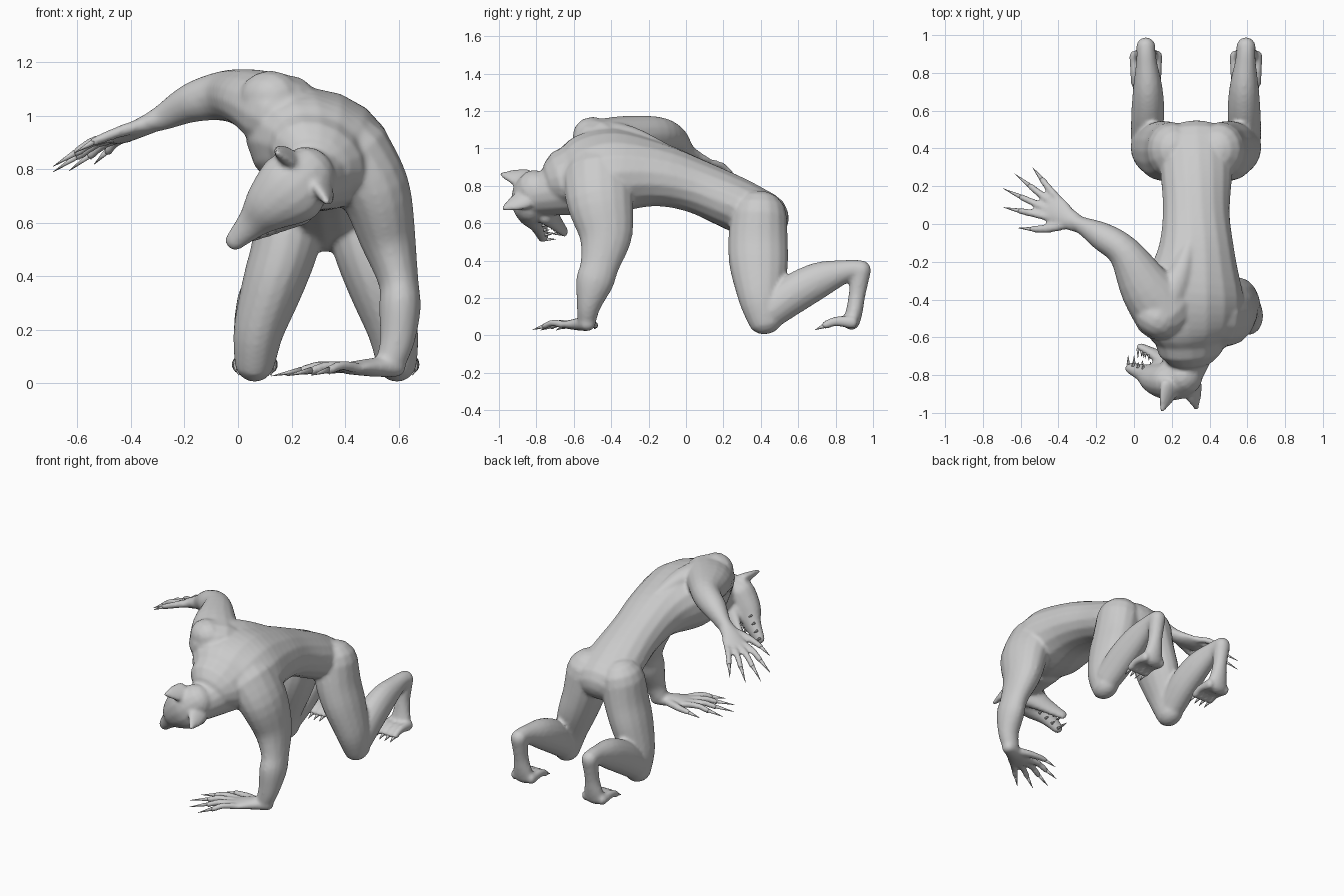
import bpy, bmesh, math
from mathutils import Vector, Matrix

if "Cube" in bpy.data.objects:
    bpy.data.objects.remove(bpy.data.objects["Cube"])

SIDES = 16
MID = 0.328          # x of the body's symmetry plane at the hips


def tube(bm, rings, up, sub=4, sides=SIDES):
    """Smooth closed limb. ring = (x, y, z, half width, half height); up = vector or (start, end)."""
    ups = [Vector(u) for u in up] if isinstance(up[0], (tuple, list)) else [Vector(up)] * 2
    n = len(rings)
    pts = []
    for i in range(n - 1):
        p = [rings[max(i - 1, 0)], rings[i], rings[i + 1], rings[min(i + 2, n - 1)]]
        for s in range(sub):
            t = s / sub
            pts.append([0.5 * (2 * b + (c - a) * t + (2 * a - 5 * b + 4 * c - d) * t * t
                               + (3 * b - a - 3 * c + d) * t ** 3) for a, b, c, d in zip(*p)])
    pts.append(list(rings[-1]))
    m = len(pts)
    frames = []
    for i, p in enumerate(pts):
        tan = (Vector(pts[min(i + 1, m - 1)][:3]) - Vector(pts[max(i - 1, 0)][:3])).normalized()
        side = tan.cross(ups[0].lerp(ups[1], i / (m - 1))).normalized()
        frames.append((Vector(p[:3]), side, side.cross(tan), tan, p[3], p[4]))

    def cap(f, sign):
        c, s, u, t, a, b = f
        return [(c + t * sign * min(a, b) * math.sin(k), s, u, t, a * math.cos(k), b * math.cos(k))
                for k in (0.45, 0.9, 1.25)]
    ends = [frames[0], frames[-1]]
    frames = cap(ends[0], -1)[::-1] + frames + cap(ends[1], 1)
    loops = []
    for c, s, u, t, a, b in frames:
        loops.append([bm.verts.new(c + s * a * math.cos(q) + u * b * math.sin(q))
                      for q in (2 * math.pi * j / sides for j in range(sides))])
    for l0, l1 in zip(loops, loops[1:]):
        for j in range(sides):
            k = (j + 1) % sides
            bm.faces.new((l0[j], l0[k], l1[k], l1[j]))
    for l, f, sg in ((loops[0], ends[0], -1), (loops[-1], ends[1], 1)):
        pole = bm.verts.new(f[0] + f[3] * sg * min(f[4], f[5]))
        for j in range(sides):
            bm.faces.new((l[j], l[(j + 1) % sides], pole))


def spike(bm, base, tip, r):
    base, tip = Vector(base), Vector(tip)
    d = tip - base
    mat = Matrix.Translation((base + tip) / 2) @ d.to_track_quat('Z', 'Y').to_matrix().to_4x4()
    bmesh.ops.create_cone(bm, cap_ends=True, segments=8, radius1=r, radius2=0.001,
                          depth=d.length, matrix=mat)


def finish(bm, name):
    bmesh.ops.recalc_face_normals(bm, faces=bm.faces)
    for f in bm.faces:
        f.smooth = True
    me = bpy.data.meshes.new(name)
    bm.to_mesh(me)
    bm.free()
    ob = bpy.data.objects.new(name, me)
    bpy.context.collection.objects.link(ob)
    return ob


def hand(body, claws, wrist, direction, thumb):
    """Palm, four fanned fingers and a thumb; thumb = +1 or -1 side."""
    w, d = Vector(wrist), Vector(direction).normalized()
    left = Vector((0, 0, 1)).cross(d).normalized()
    nrm = d.cross(left)
    at = lambda f, s, h=0: w + d * f + left * s * thumb + nrm * h
    tube(body, [(*at(-0.03, 0), .045, .04), (*at(.05, .005), .058, .036),
                (*at(.13, 0), .075, .027), (*at(.17, 0), .07, .022)], nrm)
    for i, ln in enumerate((.23, .27, .26, .21)):
        ang = math.radians(17 - 11.5 * i)
        fwd, sd = math.cos(ang), math.sin(ang)
        p = lambda r, h: at(.15 + fwd * r, .055 - .037 * i + sd * r, h)
        tube(body, [(*p(0, 0), .021, .021), (*p(ln * .4, .012), .02, .02),
                    (*p(ln * .7, -.004), .018, .018)], nrm, 3, 10)
        spike(claws, p(ln * .72, -.002), p(ln * 1.15, -.02), .012)
    tube(body, [(*at(.04, .03), .032, .028), (*at(.11, .1), .025, .022),
                (*at(.19, .15, -.005), .018, .018)], nrm, 3, 10)
    spike(claws, at(.19, .15, -.005), at(.27, .185, -.02), .012)


body, claws, teeth = bmesh.new(), bmesh.new(), bmesh.new()

# Torso, twisting toward the raised shoulder
tube(body, [(.33, .41, .63, .20, .14), (.33, .25, .71, .19, .145), (.33, .05, .80, .18, .145),
            (.33, -.15, .86, .21, .17), (.31, -.37, .88, .28, .215),
            (.30, -.53, .87, .27, .20), (.30, -.62, .85, .20, .15)], ((0, 0, 1), (.5, 0, .87)))
# Spine ridge and shoulder blade
tube(body, [(.12, -.5, 1.07, .12, .10), (.23, -.3, 1.06, .07, .06), (.29, -.12, .98, .04, .05)],
     (0, 0, 1))

# Supporting arm
tube(body, [(.42, -.47, .84, .17, .19), (.51, -.46, .72, .135, .18), (.56, -.43, .54, .105, .145),
            (.60, -.46, .38, .075, .105), (.605, -.49, .28, .078, .10), (.595, -.52, .16, .065, .065),
            (.57, -.53, .08, .055, .05)], (0, -1, 0))
# Raised arm
tube(body, [(.16, -.46, 1.01, .17, .15), (.06, -.33, 1.06, .14, .115), (-.05, -.15, 1.075, .09, .095),
            (-.17, -.065, 1.05, .075, .075), (-.28, -.005, .995, .045, .05),
            (-.34, .02, .97, .045, .035)], (0, 0, 1))
hand(body, claws, (.56, -.54, .062), (-.44, -.21, -.015), -1)
hand(body, claws, (-.31, .01, .98), (-.36, .22, -.17), 1)

# Kneeling legs, one per side
for sgn in (-1, 1):
    def leg(rings, up, sides=SIDES):
        tube(body, [(MID + sgn * r[0], *r[1:]) for r in rings], up, 4, sides)
    leg([(.125, .39, .64, .135, .15), (.155, .385, .5, .125, .16), (.20, .39, .36, .115, .155),
         (.25, .40, .2, .095, .12), (.265, .425, .085, .078, .095)], (0, 1, 0))           # thigh
    leg([(.265, .45, .13, .08, .095), (.255, .58, .225, .088, .105), (.255, .72, .3, .078, .095),
         (.262, .86, .345, .055, .06), (.265, .92, .35, .05, .055)], (0, 0, 1))            # shin
    leg([(.265, .935, .35, .052, .055), (.265, .915, .22, .045, .045), (.265, .9, .13, .06, .045),
         (.265, .885, .075, .075, .045)], (0, 1, 0))                                       # foot
    for i in range(4):                                                                   # toes
        x = .205 + .04 * i
        leg([(x, .89, .07, .028, .035), (x, .80, .075, .024, .026), (x, .745, .055, .022, .022)],
            (0, 0, 1), 10)
        spike(claws, (MID + sgn * x, .74, .052), (MID + sgn * x, .69, .03), .013)

# Neck, skull with muzzle, lower jaw
tube(body, [(.31, -.56, .80, .17, .16), (.28, -.70, .77, .13, .13), (.25, -.80, .75, .11, .11)],
     (0, 0, 1))
tube(body, [(.26, -.81, .78, .11, .10), (.20, -.83, .73, .14, .105), (.12, -.82, .665, .105, .085),
            (.055, -.79, .60, .062, .05), (-.015, -.765, .53, .037, .03)], (0, -1, 0))
tube(body, [(.21, -.75, .67, .09, .06), (.12, -.695, .605, .055, .032),
            (.035, -.65, .555, .033, .02)], (0, -1, 0))
# Ears
for base, tip in (((.19, -.86, .84), (.15, -.985, .86)), ((.31, -.86, .73), (.33, -.975, .68))):
    b, t = Vector(base), Vector(tip)
    tube(body, [(*b, .065, .035), (*b.lerp(t, .5), .05, .024), (*t, .014, .012)], (-.7, 0, -.7))

# Teeth along both jaws
across = Vector((.707, 0, -.707))
for i in range(4):
    for s in (-1, 1):
        u = Vector((-.015, -.745, .53)).lerp(Vector((.09, -.77, .63)), i / 3)
        l = Vector((.035, -.66, .555)).lerp(Vector((.11, -.69, .6)), i / 3)
        ln = .05 if i == 0 else .032
        off = across * s
        spike(teeth, u + off * (.022 + .012 * i), u + off * (.022 + .012 * i) + Vector((0, ln, 0)), .009)
        spike(teeth, l + off * (.02 + .008 * i), l + off * (.02 + .008 * i) - Vector((0, ln, 0)), .008)

# Fuse the body into one smooth skin
skin = finish(body, "body")
rm = skin.modifiers.new("fuse", 'REMESH')
rm.mode, rm.voxel_size, rm.use_smooth_shade = 'VOXEL', .011, True
sm = skin.modifiers.new("soften", 'SMOOTH')
sm.factor, sm.iterations = .5, 5
finish(claws, "claws")
finish(teeth, "teeth")
